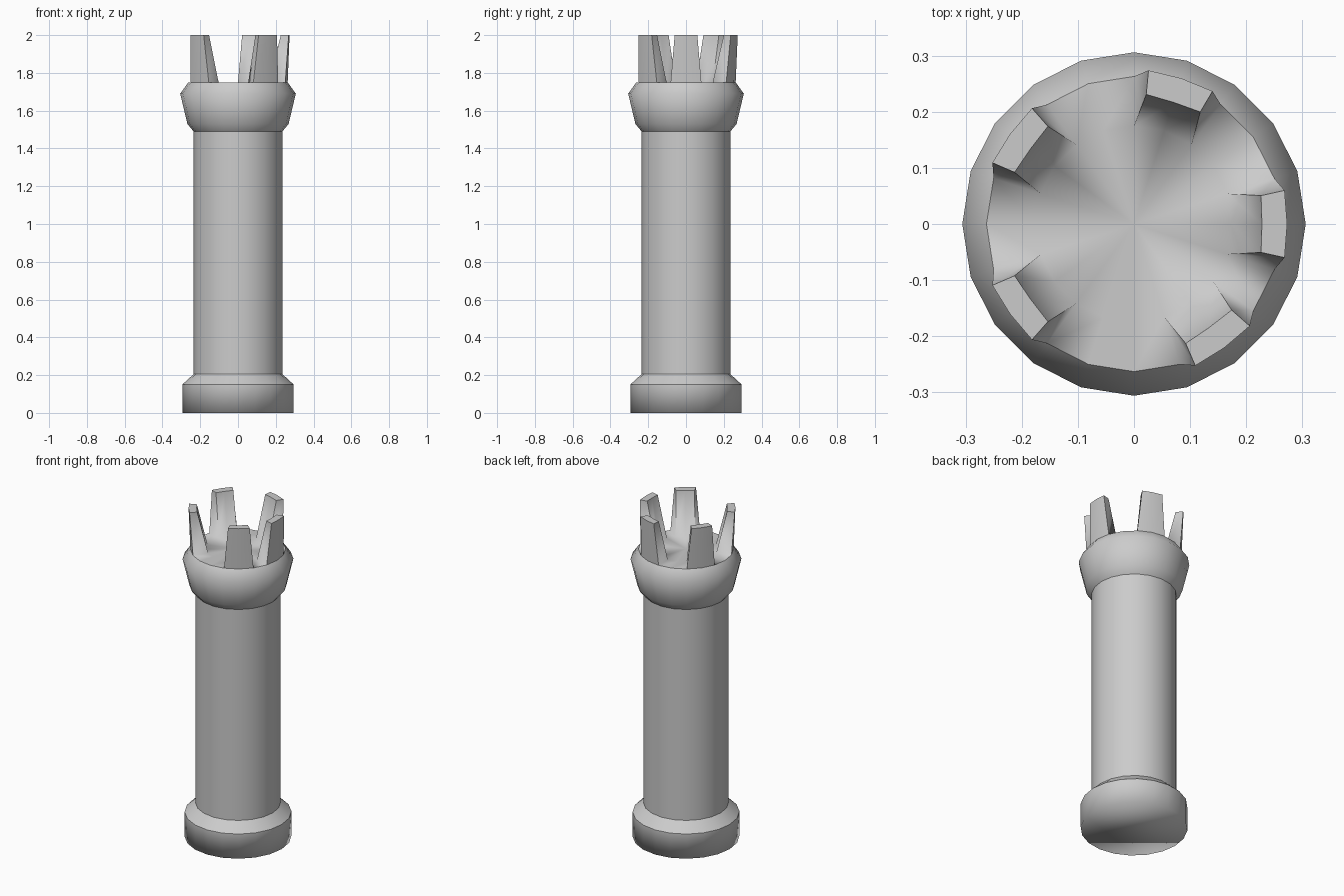
import bpy, bmesh, math

if "Cube" in bpy.data.objects:
    bpy.data.objects.remove(bpy.data.objects["Cube"])

N = 20
STEP = 2 * math.pi / N


def ring(bm, r, z):
    return [bm.verts.new((r * math.cos(i * STEP), r * math.sin(i * STEP), z)) for i in range(N)]


def lathe(bm, profile):
    """Sweep (radius, height) points around z, from the bottom up."""
    rings = [ring(bm, r, z) for r, z in profile]
    for a, b in zip(rings, rings[1:]):
        for i in range(N):
            j = (i + 1) % N
            bm.faces.new((a[i], a[j], b[j], b[i]))
    return rings


def finish(bm, name, sharp=()):
    """Smooth shading, with the given vertex loops kept sharp."""
    bm.normal_update()
    for f in bm.faces:
        f.smooth = True
    for loop in sharp:
        for a, b in zip(loop, loop[1:]):
            e = bm.edges.get((a, b))
            if e:
                e.smooth = False
    me = bpy.data.meshes.new(name)
    bm.to_mesh(me)
    bm.free()
    ob = bpy.data.objects.new(name, me)
    bpy.context.collection.objects.link(ob)


# base with chamfered top
bm = bmesh.new()
r = lathe(bm, [(0.295, 0), (0.295, 0.15), (0.235, 0.205)])
bm.faces.new(r[0][::-1])
finish(bm, "base", [r[1] + r[1][:1]])

# column shaft
bm = bmesh.new()
lathe(bm, [(0.235, 0.205), (0.235, 1.49)])
finish(bm, "column")

# flared head with battlements rising from its rim
bm = bmesh.new()
r = lathe(bm, [(0.235, 1.49), (0.268, 1.53), (0.306, 1.69), (0.263, 1.75)])
rim = r[-1]
inner = ring(bm, 0.175, 1.75)
centre = bm.verts.new((0, 0, 1.75))
prongs = [0, 4, 8, 12, 17]
covered = {k % N for p in prongs for k in (p - 1, p)}
for i in range(N):
    j = (i + 1) % N
    bm.faces.new((inner[i], inner[j], centre))
    if i not in covered:
        bm.faces.new((rim[i], rim[j], inner[j], inner[i]))

sharp = [rim + rim[:1]]
for p in prongs:
    ids = [(p + k) % N for k in (-1, 0, 1)]

    def tip(radii):
        out = []
        for k, rad in zip((-1, 0, 1), radii):
            a = p * STEP + k * math.radians(12.6)
            out.append(bm.verts.new((rad * math.cos(a), rad * math.sin(a), 2.0)))
        return out

    ob_, ib = [rim[i] for i in ids], [inner[i] for i in ids]
    ot, it = tip((0.275, 0.273, 0.275)), tip((0.232, 0.228, 0.232))
    for k in (0, 1):
        bm.faces.new((ob_[k], ob_[k + 1], ot[k + 1], ot[k]))
        bm.faces.new((ib[k + 1], ib[k], it[k], it[k + 1]))
        bm.faces.new((ot[k], ot[k + 1], it[k + 1], it[k]))
    bm.faces.new((ib[0], ob_[0], ot[0], it[0]))
    bm.faces.new((ob_[2], ib[2], it[2], ot[2]))
    sharp += [ot, it]
    for k in (0, 2):
        sharp += [(ob_[k], ot[k], it[k], ib[k])]
finish(bm, "head", sharp)
